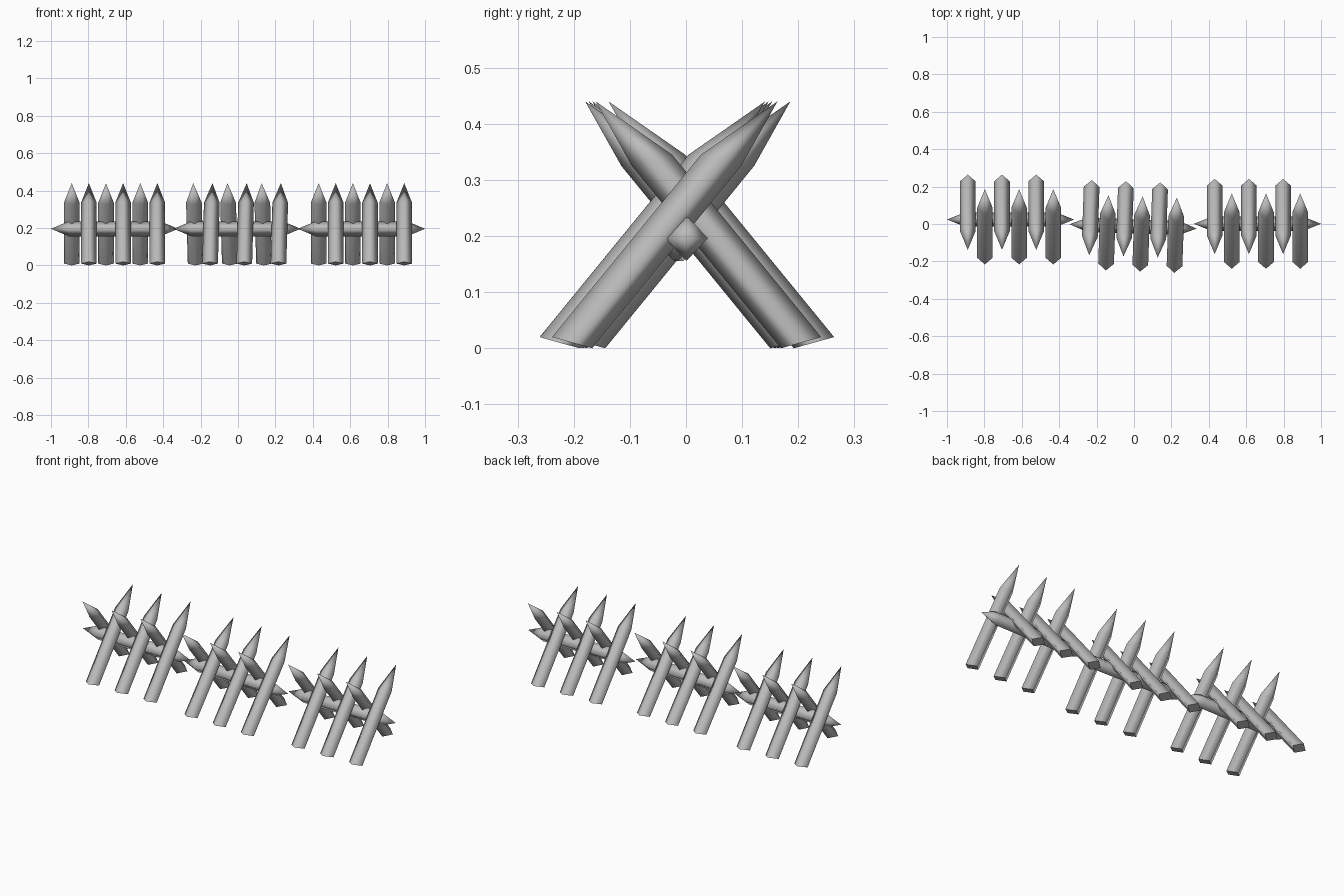
import bpy
import bmesh
from mathutils import Matrix, Vector

if "Cube" in bpy.data.objects:
    bpy.data.objects.remove(bpy.data.objects["Cube"])

wood = bpy.data.materials.new("grey_wood")
wood.diffuse_color = (0.5, 0.5, 0.5, 1)
wood.use_nodes = True
wood.node_tree.nodes["Principled BSDF"].inputs["Base Color"].default_value = wood.diffuse_color


def finish(name, bm, placement):
    """Turn a bmesh into a placed object, smooth along the sides."""
    bmesh.ops.recalc_face_normals(bm, faces=bm.faces)
    mesh = bpy.data.meshes.new(name)
    bm.to_mesh(mesh)
    bm.free()
    mesh.materials.append(wood)
    obj = bpy.data.objects.new(name, mesh)
    obj.matrix_world = placement
    bpy.context.collection.objects.link(obj)


def skin(bm, ring_a, ring_b):
    for i in range(4):
        j = (i + 1) % 4
        bm.faces.new((ring_a[i], ring_a[j], ring_b[j], ring_b[i])).smooth = True


def fan(bm, ring, tip):
    for i in range(4):
        bm.faces.new((ring[i], ring[(i + 1) % 4], tip)).smooth = True


def stake(name, x, side, placement):
    """Four-sided leaning stake; side = 1 leans back, -1 leans forward."""
    bm = bmesh.new()

    def ring(outer, inner):
        mid = (Vector(outer) + Vector(inner)) / 2
        pts = [(0, *outer), (0.042, *mid), (0, *inner), (-0.042, *mid)]
        return [bm.verts.new((x + px, side * py, pz)) for px, py, pz in pts]

    base = ring((-0.24, 0.02), (-0.168, 0.0))
    shoulder = ring((0.0255, 0.345), (0.0975, 0.325))
    tip = bm.verts.new((x, side * 0.162, 0.44))
    skin(bm, base, shoulder)
    fan(bm, shoulder, tip)
    # flat sawn foot with crisp rim
    foot = bm.faces.new(base)
    for e in foot.edges:
        e.smooth = False
    finish(name, bm, placement)


def pole(name, placement):
    """Four-sided crossbar pointed at both ends."""
    bm = bmesh.new()
    rings = []
    for x in (-0.245, 0.245):
        rings.append([bm.verts.new((x, y, 0.196 + z)) for y, z in
                      ((0.038, 0), (0, 0.04), (-0.038, 0), (0, -0.04))])
    skin(bm, *rings)
    for ring, x in zip(rings, (-0.34, 0.34)):
        fan(bm, ring, bm.verts.new((x, 0, 0.196)))
    finish(name, bm, placement)


# three barrier sections: name, x, y, turn
for label, cx, cy, turn in (("left", -0.66, 0.024, 0.0),
                            ("middle", -0.005, -0.013, -0.035),
                            ("right", 0.66, 0.001, 0.0)):
    place = Matrix.Translation((cx, cy, 0)) @ Matrix.Rotation(turn, 4, 'Z')
    pole(label + "_crossbar", place)
    for i in range(6):
        side = -1 if i % 2 == 0 else 1
        stake(f"{label}_stake_{i + 1}", (i - 2.5) * 0.0915, side, place)
